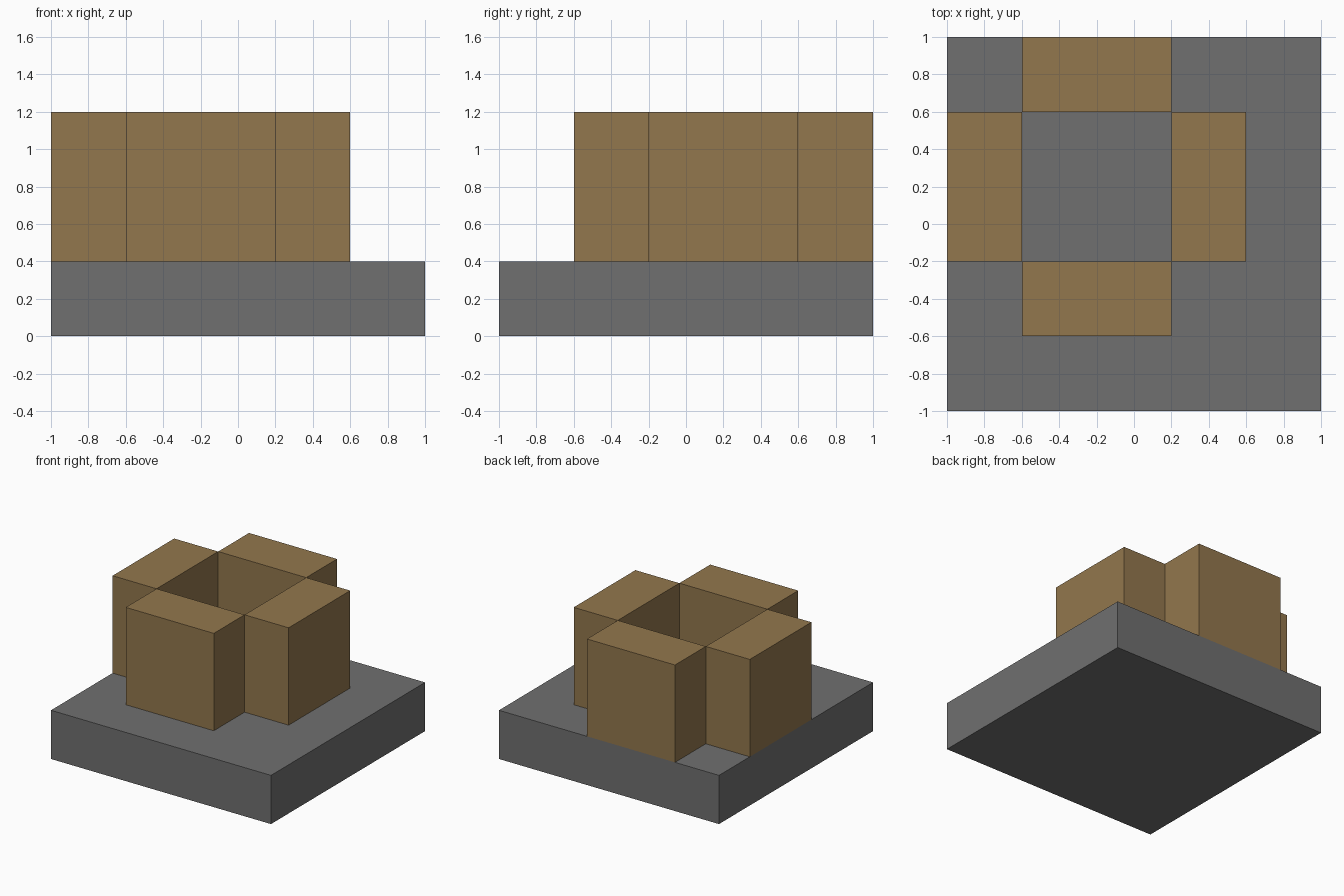
import bpy
from mathutils import Vector

if "Cube" in bpy.data.objects:
    bpy.data.objects.remove(bpy.data.objects["Cube"], do_unlink=True)


def make_material(name, rgb):
    mat = bpy.data.materials.new(name)
    mat.use_nodes = True
    color = (*rgb, 1.0)
    mat.diffuse_color = color
    mat.node_tree.nodes["Principled BSDF"].inputs["Base Color"].default_value = color
    return mat


def make_box(name, center, size, mat):
    bpy.ops.mesh.primitive_cube_add(size=1, location=center)
    box = bpy.context.object
    box.name = name
    box.scale = size
    bpy.ops.object.transform_apply(location=False, rotation=False, scale=True)
    box.data.materials.append(mat)
    return box


stone = make_material("grey stone", (0.16, 0.16, 0.16))
wood = make_material("brown wood", (0.29, 0.185, 0.075))

# Square slab
make_box("base_slab", (0, 0, 0.2), (2, 2, 0.4), stone)

# Four walls around an open square well, offset towards the back right corner
well = Vector((-0.2, 0.2, 0.8))
walls = {
    "front_wall": (0, -1),
    "back_wall": (0, 1),
    "left_wall": (1, 0),
    "right_wall": (-1, 0),
}
for name, (dx, dy) in walls.items():
    size = (0.4, 0.8, 0.8) if dx else (0.8, 0.4, 0.8)
    make_box(name, well + Vector((dx, dy, 0)) * 0.6, size, wood)
